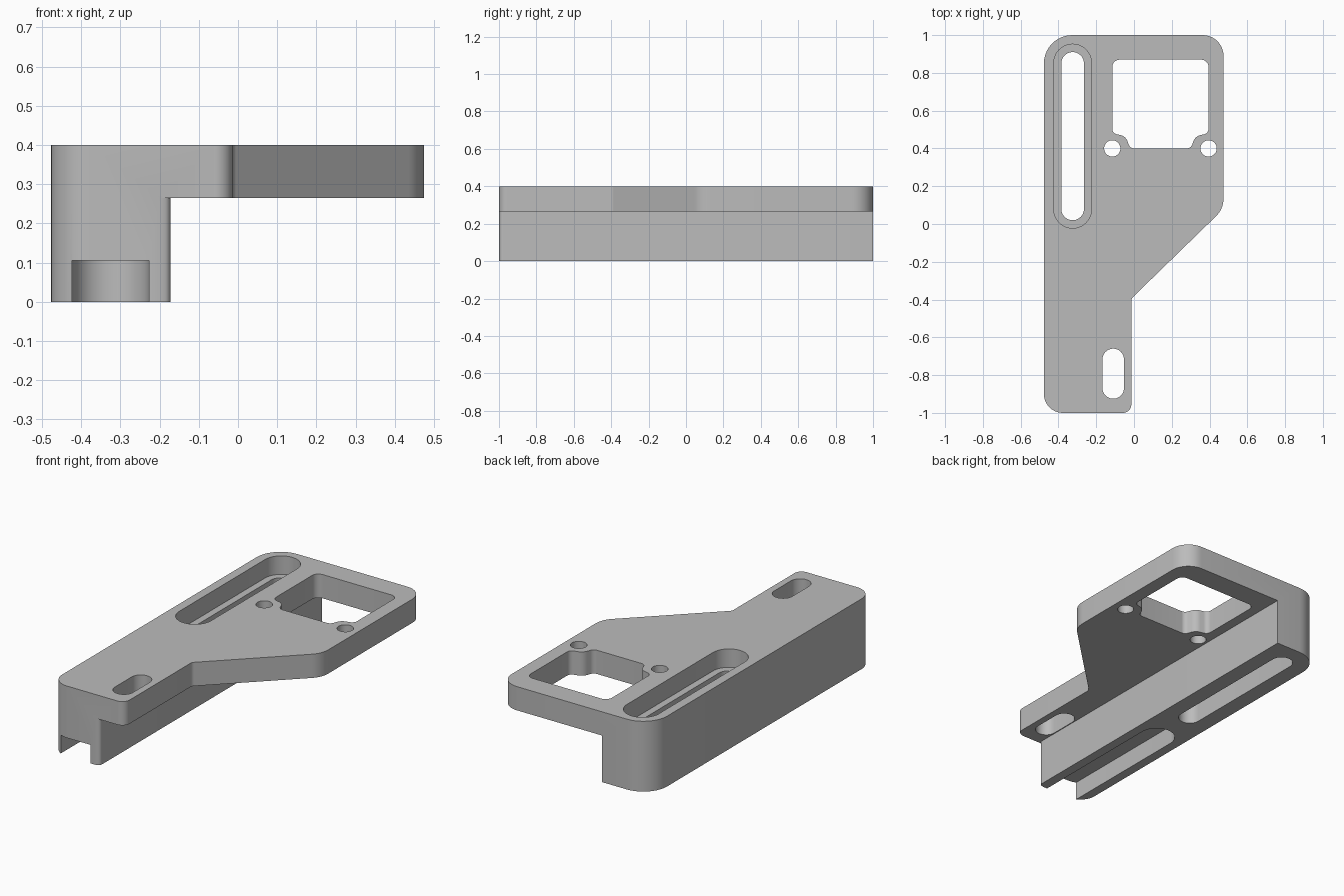
import bpy, bmesh, math
from mathutils import Vector

cube = bpy.data.objects.get("Cube")
if cube:
    bpy.data.objects.remove(cube)

grey = bpy.data.materials.new("plain grey")
grey.use_nodes = True
colour = (0.5, 0.5, 0.5, 1)
grey.diffuse_color = colour
grey.node_tree.nodes["Principled BSDF"].inputs["Base Color"].default_value = colour


def rounded(points, steps=10):
    """Outline whose corners (x, y, radius) are replaced by arcs."""
    out = []
    for i, (x, y, r) in enumerate(points):
        p = Vector((x, y))
        a = (Vector(points[i - 1][:2]) - p).normalized()
        b = (Vector(points[(i + 1) % len(points)][:2]) - p).normalized()
        if r == 0:
            out.append(p)
            continue
        half = a.angle(b) / 2
        centre = p + (a + b).normalized() * r / math.sin(half)
        start = p + a * r / math.tan(half) - centre
        end = p + b * r / math.tan(half) - centre
        sweep = start.angle(end)
        for k in range(steps + 1):
            t = k / steps
            out.append(centre + (start * math.sin((1 - t) * sweep)
                                 + end * math.sin(t * sweep)) / math.sin(sweep))
    return out


def capsule(x, y0, y1, r, steps=20):
    """Slot along y with round ends; a circle when y1 - y0 is 2r."""
    arc = [math.pi * k / steps for k in range(steps + 1)]
    top = [(x + r * math.cos(t), y1 - r + r * math.sin(t)) for t in arc]
    low = [(x - r * math.cos(t), y0 + r - r * math.sin(t)) for t in arc]
    if y1 - y0 < 2 * r + 0.001:
        low = low[1:-1]
    return top + low


def prism(name, outline, z0, z1):
    bm = bmesh.new()
    face = bm.faces.new([bm.verts.new((p[0], p[1], z0)) for p in outline])
    top = bmesh.ops.extrude_face_region(bm, geom=[face])["geom"]
    bmesh.ops.translate(bm, vec=(0, 0, z1 - z0),
                        verts=[v for v in top if isinstance(v, bmesh.types.BMVert)])
    bmesh.ops.recalc_face_normals(bm, faces=bm.faces)
    mesh = bpy.data.meshes.new(name)
    bm.to_mesh(mesh)
    bm.free()
    mesh.materials.append(grey)
    obj = bpy.data.objects.new(name, mesh)
    bpy.context.collection.objects.link(obj)
    return obj


# Bracket body: full-height outline
TOP, UNDER, RAIL = 0.4, 0.265, -0.172
body = prism("mounting_bracket", rounded([
    (-0.477, -1, 0.1), (-0.014, -1, 0.045), (-0.014, -0.395, 0.03),
    (0.474, 0.08, 0.13), (0.474, 1, 0.11), (-0.477, 1, 0.15)]), 0, TOP)

# Motor opening, mirrored about its centre line
MID = 0.14
half = [(-0.115, 0.87, 0.04), (-0.115, 0.48, 0.03),
        (-0.045, 0.465, 0.05), (-0.02, 0.4, 0.03)]
opening = half + [(2 * MID - x, y, r) for x, y, r in reversed(half)]

# Space beside the rail, leaving a small round on its front corner
beside = [(RAIL, 1.1, 0), (RAIL, -0.992, 0.02), (-0.25, -1.015, 0), (-0.25, -1.1, 0),
          (0.6, -1.1, 0), (0.6, 1.1, 0)]

SLOT = -0.325
cutters = [
    prism("side_space", rounded(beside), -0.1, UNDER),
    prism("opening", rounded(opening), -0.1, 0.5),
    prism("narrow_slot", capsule(SLOT, 0.02, 0.91, 0.06), -0.1, 0.5),
    prism("slot_recess", capsule(SLOT, -0.022, 0.952, 0.1), TOP - 0.105, 0.5),
    prism("front_channel", capsule(SLOT, -1.3, -0.1, 0.098), -0.1, 0.105),
    prism("front_slot", capsule(-0.11, -0.925, -0.66, 0.057), -0.1, 0.5),
]
for side in (-1, 1):
    cutters.append(prism("screw_hole", capsule(MID + side * 0.255, 0.357, 0.443, 0.043),
                         -0.1, 0.5))

# Cut the body
bpy.ops.object.select_all(action="DESELECT")
bpy.context.view_layer.objects.active = body
body.select_set(True)
for cutter in cutters:
    cutter.hide_render = True
    mod = body.modifiers.new(cutter.name, "BOOLEAN")
    mod.operation = "DIFFERENCE"
    mod.solver = "EXACT"
    mod.object = cutter
    bpy.ops.object.modifier_apply(modifier=mod.name)
    bpy.data.objects.remove(cutter)

bpy.ops.object.shade_smooth_by_angle(angle=math.radians(30))
